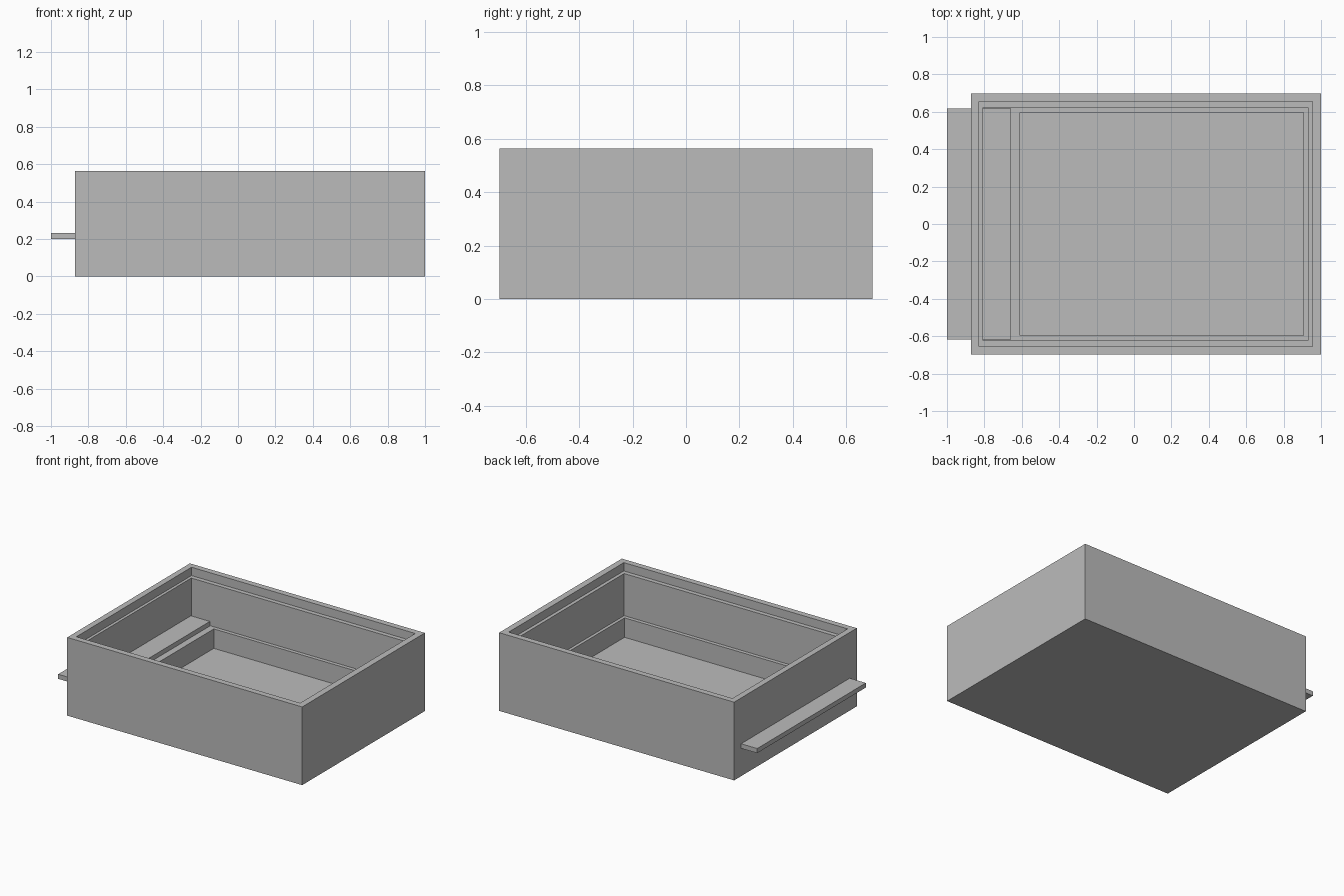
import bpy
import bmesh

cube = bpy.data.objects.get("Cube")
if cube:
    bpy.data.objects.remove(cube, do_unlink=True)

grey = bpy.data.materials.new("plain grey")
grey.use_nodes = True
colour = (0.5, 0.5, 0.5, 1)
grey.diffuse_color = colour
grey.node_tree.nodes["Principled BSDF"].inputs["Base Color"].default_value = colour


def stepped_solid(name, levels):
    """Join rectangles (x0, x1, half_y, z) in order and cap both ends."""
    bm = bmesh.new()
    rings = []
    for x0, x1, y, z in levels:
        corners = ((x0, -y), (x1, -y), (x1, y), (x0, y))
        rings.append([bm.verts.new((cx, cy, z)) for cx, cy in corners])
    for a, b in zip(rings, rings[1:]):
        for i in range(4):
            j = (i + 1) % 4
            bm.faces.new((a[i], a[j], b[j], b[i]))
    bm.faces.new(rings[0][::-1])
    bm.faces.new(rings[-1])
    bmesh.ops.recalc_face_normals(bm, faces=bm.faces)
    mesh = bpy.data.meshes.new(name)
    bm.to_mesh(mesh)
    bm.free()
    mesh.materials.append(grey)
    obj = bpy.data.objects.new(name, mesh)
    bpy.context.collection.objects.link(obj)
    return obj


height, lip, shelf, floor = 0.563, 0.503, 0.2, 0.06
outer = (-0.872, 1.0, 0.698)
rebate = (-0.829, 0.954, 0.655)
cavity = (-0.808, 0.929, 0.623)
pocket = (-0.61, 0.907, 0.596)

# Open box: outer walls, rim rebate, cavity, shelf and lower pocket
stepped_solid("open_box", [
    (*outer, 0), (*outer, height),
    (*rebate, height), (*rebate, lip),
    (*cavity, lip), (*cavity, shelf),
    (*pocket, shelf), (*pocket, floor),
])

# Flat slide resting on the shelf and passing out through the side wall
slide = (-1.0, -0.657, 0.618)
stepped_solid("slide_plate", [(*slide, shelf), (*slide, 0.233)])
